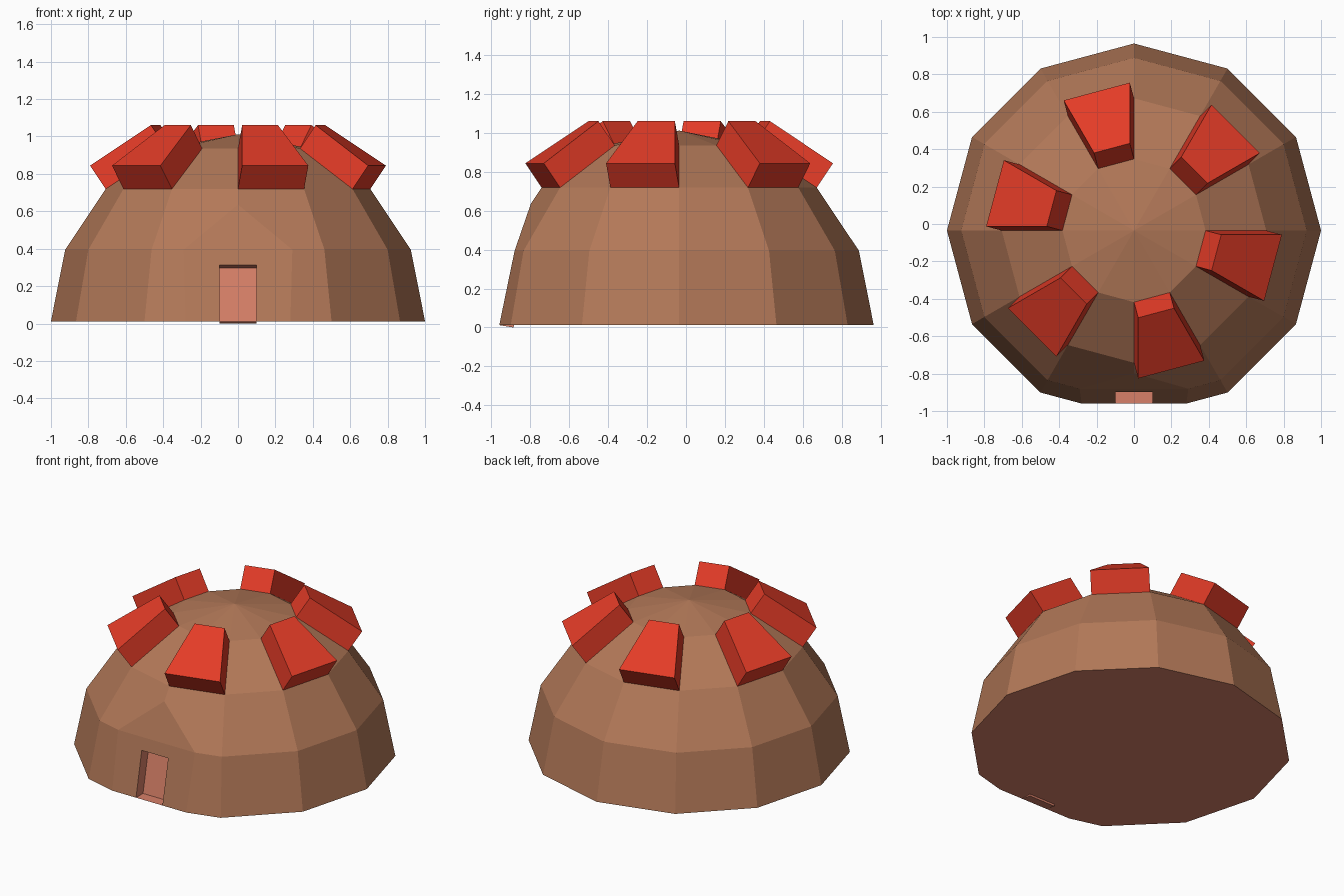
import bpy, bmesh, math
from mathutils import Vector

if "Cube" in bpy.data.objects:
    bpy.data.objects.remove(bpy.data.objects["Cube"])

CY, Z0 = -0.035, 0.012        # dome centre and base height
SIDES, RINGS = 12, 4


def material(name, rgb):
    m = bpy.data.materials.new(name)
    m.diffuse_color = (*rgb, 1)
    m.use_nodes = True
    m.node_tree.nodes["Principled BSDF"].inputs["Base Color"].default_value = m.diffuse_color
    return m


brown = material("clay_brown", (0.45, 0.19, 0.098))
pink = material("door_pink", (0.68, 0.215, 0.138))
red = material("block_red", (0.77, 0.044, 0.02))


def point(ring, seg):
    e, a = math.radians(22.5 * ring), math.radians(30 * seg)
    return Vector((math.cos(e) * math.cos(a), CY + math.cos(e) * math.sin(a), Z0 + math.sin(e)))


def finish(bm, name, mats):
    me = bpy.data.meshes.new(name)
    bm.to_mesh(me)
    bm.free()
    for m in mats:
        me.materials.append(m)
    ob = bpy.data.objects.new(name, me)
    bpy.context.collection.objects.link(ob)
    return ob


# Dome shell with floor
bm = bmesh.new()
rings = [[bm.verts.new(point(r, s)) for s in range(SIDES)] for r in range(RINGS)]
apex = bm.verts.new((0, CY, Z0 + 1))
for s in range(SIDES):
    t = (s + 1) % SIDES
    for r in range(RINGS - 1):
        bm.faces.new((rings[r][s], rings[r][t], rings[r + 1][t], rings[r + 1][s]))
    bm.faces.new((rings[-1][s], rings[-1][t], apex))
bm.faces.new(rings[0][::-1])

# Flattened front: two slanted cuts
low = Vector((0, -0.96, Z0))
mid = Vector((0, -0.881, Z0 + math.sin(math.radians(22.5))))
top = Vector((0, -0.799, 0.632))
normals = []
for a, b in ((low, mid), (mid, top)):
    d = (b - a).normalized()
    n = Vector((0, -d.z, d.y))
    normals.append(n)
    bmesh.ops.bisect_plane(bm, geom=bm.verts[:] + bm.edges[:] + bm.faces[:], dist=1e-4,
                           plane_co=a, plane_no=n, clear_outer=True)
    bmesh.ops.holes_fill(bm, edges=bm.edges[:], sides=0)
bmesh.ops.recalc_face_normals(bm, faces=bm.faces[:])

# Recessed doorway in the lower front face
n = normals[0]
front = max(bm.faces, key=lambda f: f.normal.dot(n))
fv = list(front.verts)
bl, br = sorted(sorted(fv, key=lambda v: v.co.z)[:2], key=lambda v: v.co.x)
upper = sorted([v for v in fv if v not in (bl, br)], key=lambda v: -v.co.x)
bmesh.ops.delete(bm, geom=[front], context='FACES_ONLY')
up = (mid - low) / (mid.z - low.z)
outer = [bm.verts.new(low + up * h + Vector((x, 0, 0)))
         for x, h in ((-0.1, 0), (-0.1, 0.3), (0.1, 0.3), (0.1, 0))]
inner = []
for v in outer:
    p = v.co - n * 0.075
    p.z = max(p.z, 0)
    inner.append(bm.verts.new(p))
bm.faces.new([bl] + outer + [br] + upper)
door = [bm.faces.new(inner)]
for i in range(4):
    j = (i + 1) % 4
    door.append(bm.faces.new((outer[i], outer[j], inner[j], inner[i])))
bmesh.ops.recalc_face_normals(bm, faces=bm.faces[:])
for f in bm.faces:
    f.material_index = 1 if f in door or f.normal.z < -0.9 else 0
finish(bm, "dome", [brown, pink])

# Six tapered roof blocks raised from every other upper panel
for k in range(6):
    s = 2 * k + 1
    base = [point(2, s), point(2, s + 1), point(3, s + 1), point(3, s)]
    nrm = (base[1] - base[0]).cross(base[3] - base[0]).normalized()
    bm = bmesh.new()
    b = [bm.verts.new(p) for p in base]
    t = [bm.verts.new(p + nrm * 0.152) for p in base]
    bm.faces.new(t)
    for i in range(4):
        j = (i + 1) % 4
        bm.faces.new((b[i], b[j], t[j], t[i]))
    finish(bm, f"roof_block_{k + 1}", [red])
